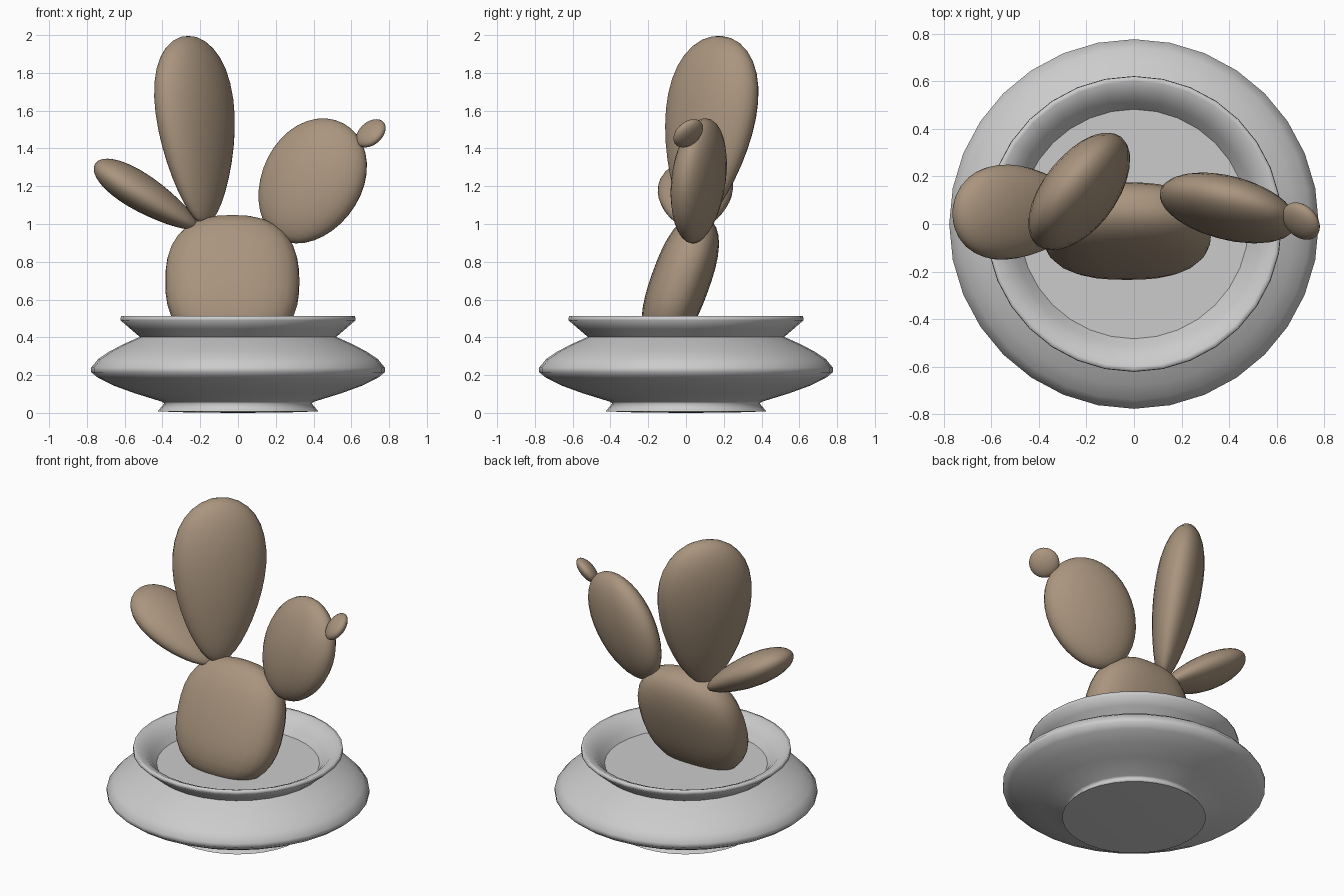
import bpy, bmesh, math
from mathutils import Vector, Matrix

if "Cube" in bpy.data.objects:
    bpy.data.objects.remove(bpy.data.objects["Cube"])

brown = bpy.data.materials.new("cactus_brown")
brown.diffuse_color = (0.40, 0.30, 0.21, 1)
brown.use_nodes = True
brown.node_tree.nodes["Principled BSDF"].inputs["Base Color"].default_value = brown.diffuse_color


def finish(name, bm, mat=None, angle=40):
    bmesh.ops.recalc_face_normals(bm, faces=bm.faces)
    me = bpy.data.meshes.new(name)
    bm.to_mesh(me)
    bm.free()
    ob = bpy.data.objects.new(name, me)
    bpy.context.collection.objects.link(ob)
    if mat:
        me.materials.append(mat)
    bpy.ops.object.select_all(action='DESELECT')
    ob.select_set(True)
    bpy.context.view_layer.objects.active = ob
    bpy.ops.object.shade_smooth_by_angle(angle=math.radians(angle))
    return ob


def lathe(name, profile, segs=32, angle=100):
    bm = bmesh.new()
    vs = [bm.verts.new((r, 0, z)) for r, z in profile]
    es = [bm.edges.new(p) for p in zip(vs, vs[1:])]
    bmesh.ops.spin(bm, geom=vs + es, cent=(0, 0, 0), axis=(0, 0, 1),
                   angle=math.tau, steps=segs, use_duplicate=False)
    bmesh.ops.remove_doubles(bm, verts=bm.verts, dist=1e-4)
    return finish(name, bm, angle=angle)


def pad(name, center, axis, wide, radii, taper=0.0, power=2.0):
    """Flattened egg: radii = (half width, half thickness, half length)."""
    w = Vector(axis).normalized()
    u = Vector(wide)
    u = (u - w * u.dot(w)).normalized()
    v = w.cross(u)
    frame = Matrix((u, v, w)).transposed()
    bm = bmesh.new()
    bmesh.ops.create_uvsphere(bm, u_segments=28, v_segments=18, radius=1)
    for vert in bm.verts:
        p = vert.co
        p = p / sum(abs(c) ** power for c in p) ** (1 / power)
        k = 1 + taper * p.z
        vert.co = Vector(center) + frame @ Vector(
            (p.x * radii[0] * k, p.y * radii[1] * k, p.z * radii[2]))
    return finish(name, bm, brown, 80)


# Pot: closed foot, bulging belly, pinched neck, flared lip curving in to the soil
lathe("pot", [(0.0, 0.0), (0.25, 0.002), (0.425, 0.008), (0.415, 0.02),
              (0.39, 0.05), (0.405, 0.06),
              (0.55, 0.105), (0.66, 0.145), (0.74, 0.185), (0.777, 0.215),
              (0.777, 0.24), (0.74, 0.285), (0.68, 0.325), (0.61, 0.362),
              (0.52, 0.402), (0.57, 0.445), (0.622, 0.49), (0.62, 0.512),
              (0.60, 0.51), (0.555, 0.49), (0.515, 0.45), (0.48, 0.403)])

# Soil disc
bm = bmesh.new()
bmesh.ops.create_circle(bm, cap_ends=True, segments=32, radius=0.483,
                        matrix=Matrix.Translation((0, 0, 0.406)))
finish("soil", bm)

# Cactus pads
pad("base_pad", (-0.03, -0.03, 0.695), (0, 0.34, 0.94), (1, 0, 0),
    (0.355, 0.155, 0.365), power=2.5)
pad("tall_pad", (-0.22, 0.12, 1.497), (-0.085, 0.14, 1.0), (0.62, 0.78, 0),
    (0.278, 0.135, 0.505), taper=0.29)
pad("right_pad", (0.39, 0.067, 1.226), (0.48, 0.02, 0.86), (0.92, -0.38, -0.5),
    (0.278, 0.122, 0.350), taper=0.05)
pad("left_pad", (-0.485, 0.05, 1.15), (-0.53, 0, 0.33), (0, 1, 0.1),
    (0.195, 0.095, 0.32), taper=0.25)

# Small bud: thin disc at the end of the right pad
pad("bud", (0.703, 0.012, 1.48), (0.55, 0.55, -0.63), (1, -1, 0),
    (0.09, 0.09, 0.042))
